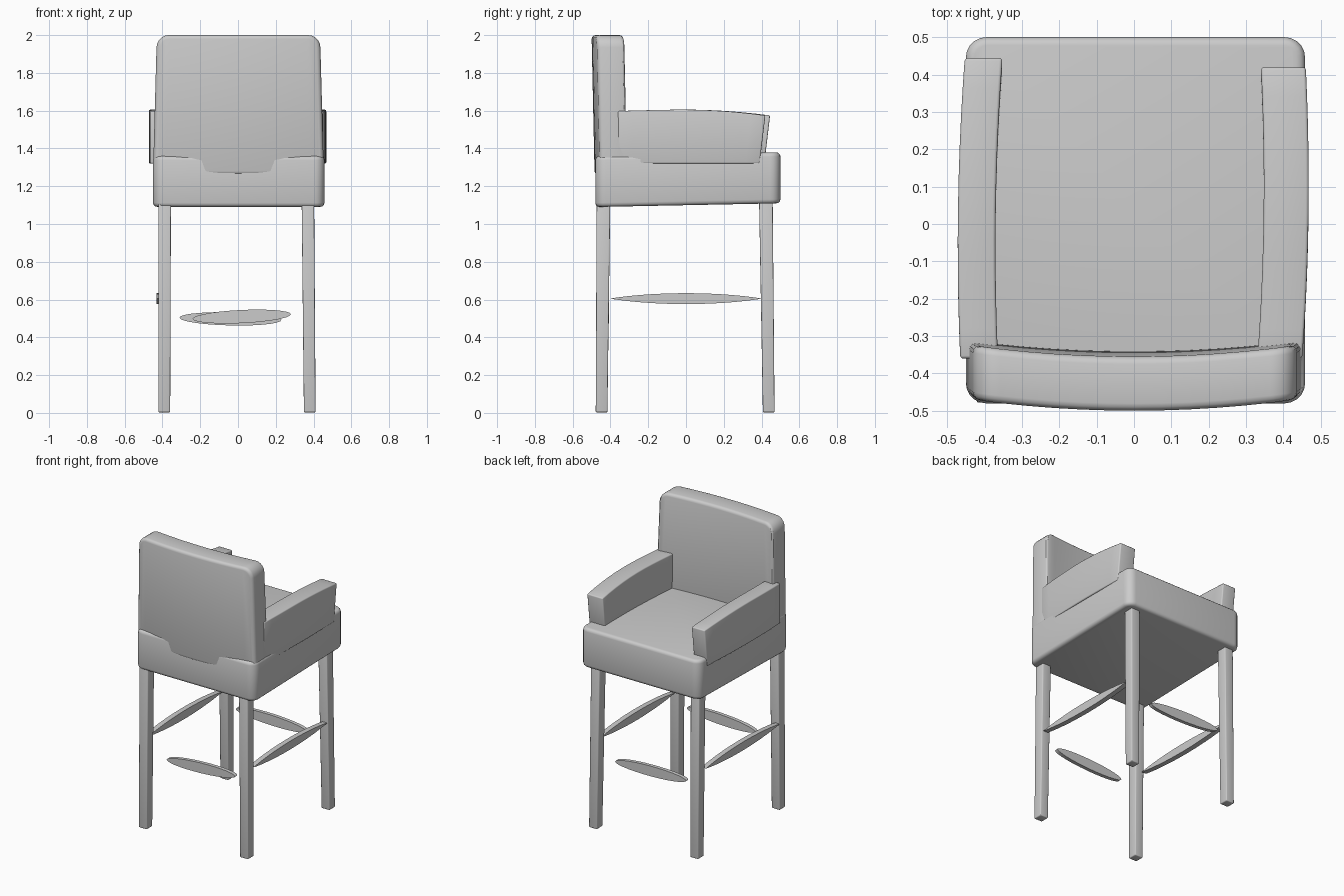
import bpy, bmesh, math
from mathutils import Vector

if "Cube" in bpy.data.objects:
    bpy.data.objects.remove(bpy.data.objects["Cube"])


def finish(name, bm, smooth=True):
    bmesh.ops.recalc_face_normals(bm, faces=bm.faces)
    me = bpy.data.meshes.new(name)
    bm.to_mesh(me)
    bm.free()
    ob = bpy.data.objects.new(name, me)
    bpy.context.collection.objects.link(ob)
    if smooth:
        bpy.ops.object.select_all(action='DESELECT')
        ob.select_set(True)
        bpy.context.view_layer.objects.active = ob
        bpy.ops.object.shade_smooth_by_angle(angle=math.radians(32))
    return ob


def soft_box(name, lo, hi, r_small, axis=None, r_big=0, warp=None, cut_axis=None, cuts=0):
    """Box with large radii on edges along axis, small radii elsewhere, then warped."""
    lo, hi = Vector(lo), Vector(hi)
    bm = bmesh.new()
    bmesh.ops.create_cube(bm, size=1)
    for v in bm.verts:
        v.co = Vector(lo[i] + (v.co[i] + 0.5) * (hi[i] - lo[i]) for i in range(3))
    if axis is not None:
        edges = [e for e in bm.edges
                 if abs(e.verts[0].co[axis] - e.verts[1].co[axis]) > 1e-4]
        bmesh.ops.bevel(bm, geom=edges, offset=r_big, segments=5, profile=0.5,
                        affect='EDGES')
    edges = [e for e in bm.edges if e.calc_face_angle(0) > math.radians(50)]
    bmesh.ops.bevel(bm, geom=edges, offset=r_small, segments=3, profile=0.5,
                    affect='EDGES')
    for k in range(1, cuts):
        co, no = Vector(), Vector()
        co[cut_axis] = lo[cut_axis] + (hi[cut_axis] - lo[cut_axis]) * k / cuts
        no[cut_axis] = 1
        bmesh.ops.bisect_plane(bm, geom=bm.verts[:] + bm.edges[:] + bm.faces[:],
                               plane_co=co, plane_no=no)
    if warp:
        for v in bm.verts:
            v.co = warp(v.co.copy())
    return finish(name, bm)


def stretcher(name, centre, length, height, thick, along, power, tilt=0):
    """Thin lens-shaped slab along x (0) or y (1)."""
    n = 14
    ts = [-math.cos(math.pi * k / n) for k in range(n + 1)]
    outline = [(t, 1) for t in ts] + [(t, -1) for t in reversed(ts[1:-1])]
    bm = bmesh.new()
    verts = []
    for t, s in outline:
        co = Vector(centre)
        co[along] += t * length / 2
        co[1 - along] -= thick / 2
        co.z += s * height / 2 * max(0, 1 - t * t) ** power + t * tilt
        verts.append(bm.verts.new(co))
    face = bm.faces.new(verts)
    ext = bmesh.ops.extrude_face_region(bm, geom=[face])['geom']
    off = Vector()
    off[1 - along] = thick
    bmesh.ops.translate(bm, vec=off, verts=[g for g in ext if isinstance(g, bmesh.types.BMVert)])
    return finish(name, bm)


# Seat cushion, rising slightly towards the open side
def seat_warp(c):
    c.z += 0.02 * (c.y + 0.48)
    return c


soft_box("seat", (-0.45, -0.48, 1.09), (0.458, 0.50, 1.36), 0.022, 2, 0.055, seat_warp)


# Backrest, bowed across its width, tapered and leaning a little
def back_warp(c):
    h = (c.z - 1.26) / 0.74
    c.y += 0.028 * (c.x / 0.44) ** 2 + 0.016 * (1 - h)
    c.x *= 1 - 0.045 * h
    return c


soft_box("backrest", (-0.45, -0.50, 1.26), (0.455, -0.355, 2.0), 0.02, 1, 0.065,
         back_warp, 0, 12)


# Armrests with arched tops and bowed outer sides
def make_arm(name, x0, x1, y1, side):
    def warp(c):
        u = (c.y + 0.36) / (y1 + 0.36)
        h = (c.z - 1.32) / 0.29
        c.z -= h * (0.012 * (1 - u) ** 2 + 0.035 * max(0, u - 0.35) ** 2 / 0.42)
        c.x += side * 0.012 * (1 - (2 * u - 1) ** 2)
        c.x += 0.012 * (u - 0.5) * (1 if side < 0 else 0.8)
        c.y += 0.03 * (h - 1) * u
        return c
    soft_box(name, (x0, -0.36, 1.32), (x1, y1, 1.61), 0.008, None, 0, warp, 1, 10)


make_arm("left_armrest", -0.459, -0.358, 0.445, -1)
make_arm("right_armrest", 0.335, 0.455, 0.42, 1)

# Legs, slightly tapered and splayed along y
for yname, ytop, ybot in (("front", -0.437, -0.447), ("back", 0.423, 0.438)):
    for xname, xtop, xbot in (("left", -0.388, -0.39), ("right", 0.37, 0.38)):
        def leg_warp(c, a=(xtop, ytop), b=(xbot, ybot)):
            h = c.z / 1.12
            s = 0.86 + 0.14 * h
            return Vector((b[0] + (a[0] - b[0]) * h + c.x * (0.94 + 0.06 * h),
                           b[1] + (a[1] - b[1]) * h + c.y * s,
                           c.z + (0.1 * abs(c.x) if c.z < 0.1 else 0)))
        soft_box(f"{yname}_{xname}_leg", (-0.033, -0.036, 0), (0.033, 0.036, 1.12),
                 0.006, warp=leg_warp)

# Lens-shaped stretchers between the legs
stretcher("front_stretcher", (0.02, -0.42, 0.51), 0.52, 0.07, 0.025, 0, 0.5, 0.012)
stretcher("back_stretcher", (-0.04, 0.43, 0.498), 0.54, 0.07, 0.025, 0, 0.5, -0.006)
stretcher("left_stretcher", (-0.415, 0, 0.605), 0.80, 0.058, 0.035, 1, 0.9)
stretcher("right_stretcher", (0.383, 0, 0.605), 0.80, 0.058, 0.035, 1, 0.9)
